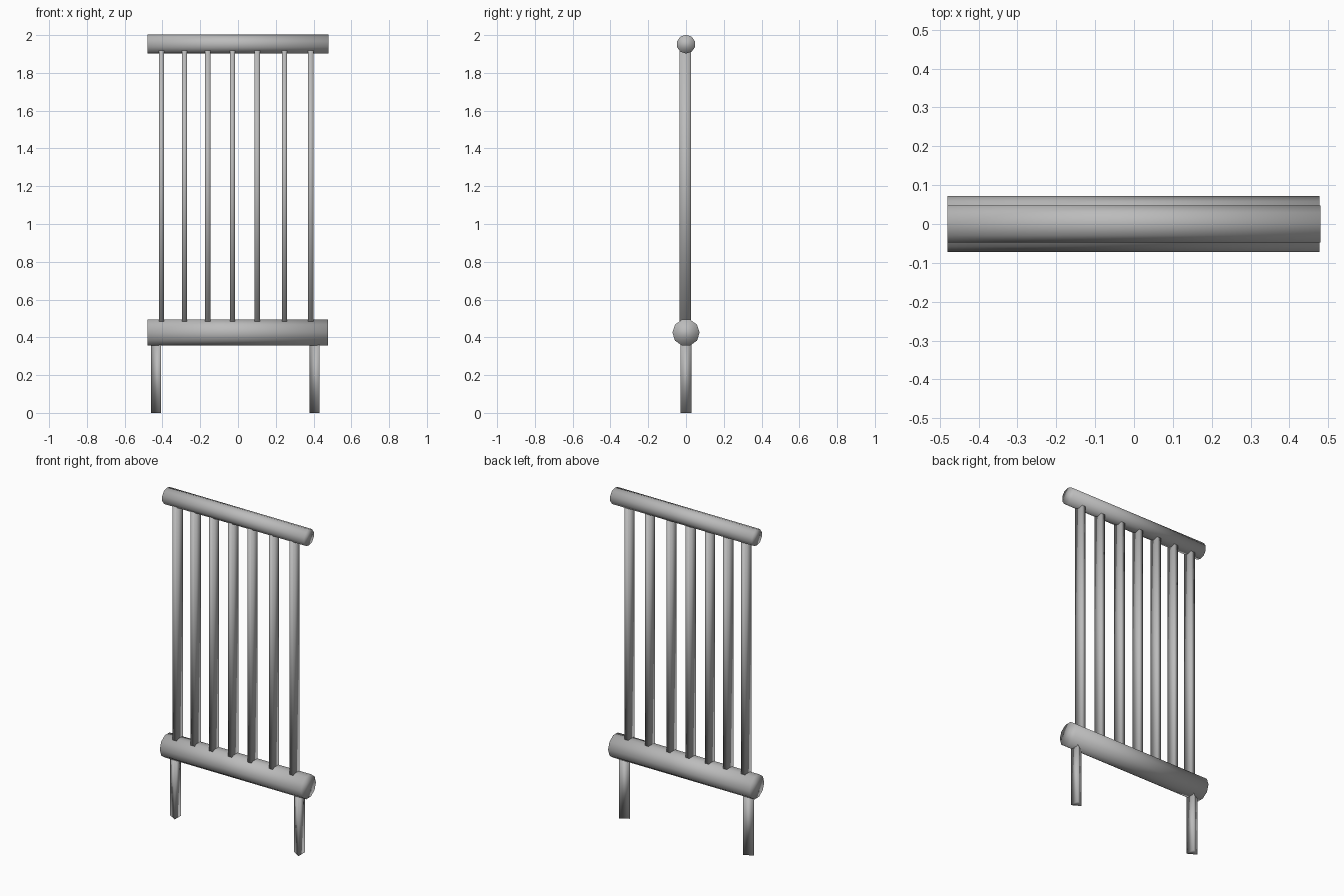
import bpy, bmesh, math
from mathutils import Matrix

if "Cube" in bpy.data.objects:
    bpy.data.objects.remove(bpy.data.objects["Cube"], do_unlink=True)

GREY = (0.5, 0.5, 0.5, 1.0)
metal = bpy.data.materials.new("grey metal")
metal.use_nodes = True
metal.diffuse_color = GREY
metal.node_tree.nodes["Principled BSDF"].inputs["Base Color"].default_value = GREY


def prism(name, sides, radius, length, centre, turn=0.0, along_x=False, scale=(1, 1)):
    """Smooth-shaded regular prism, upright or lying along x."""
    bm = bmesh.new()
    bmesh.ops.create_cone(bm, cap_ends=True, segments=sides, radius1=radius,
                          radius2=radius, depth=length,
                          matrix=Matrix.Rotation(math.radians(turn), 4, "Z"))
    bmesh.ops.scale(bm, vec=(scale[0], scale[1], 1), verts=bm.verts)
    if along_x:
        bmesh.ops.rotate(bm, verts=bm.verts, matrix=Matrix.Rotation(math.pi / 2, 3, "Y"))
    bmesh.ops.triangulate(bm, faces=bm.faces)
    for face in bm.faces:
        face.smooth = True
    mesh = bpy.data.meshes.new(name)
    bm.to_mesh(mesh)
    bm.free()
    mesh.materials.append(metal)
    obj = bpy.data.objects.new(name, mesh)
    obj.location = centre
    bpy.context.collection.objects.link(obj)
    return obj


# Rails: thin one on top, thicker one below
prism("top_rail", 10, 0.05, 0.96, (0, 0, 1.952), along_x=True, turn=18)
prism("bottom_rail", 10, 0.072, 0.957, (-0.001, 0, 0.425), along_x=True)

# Flat upright bars, slightly uneven in spacing
half_diagonal = math.sqrt(0.5)
for i, x in enumerate((-0.405, -0.283, -0.16, -0.03, 0.102, 0.246, 0.385)):
    prism(f"upright_bar_{i + 1}", 4, half_diagonal, 1.49, (x, -0.004, 1.195),
          turn=45, scale=(0.027, 0.06))

# Three-sided legs, one edge towards +x
for name, x in (("right_leg", -0.425), ("left_leg", 0.414)):
    prism(name, 3, 0.035, 0.4, (x, 0, 0.2), turn=90)
